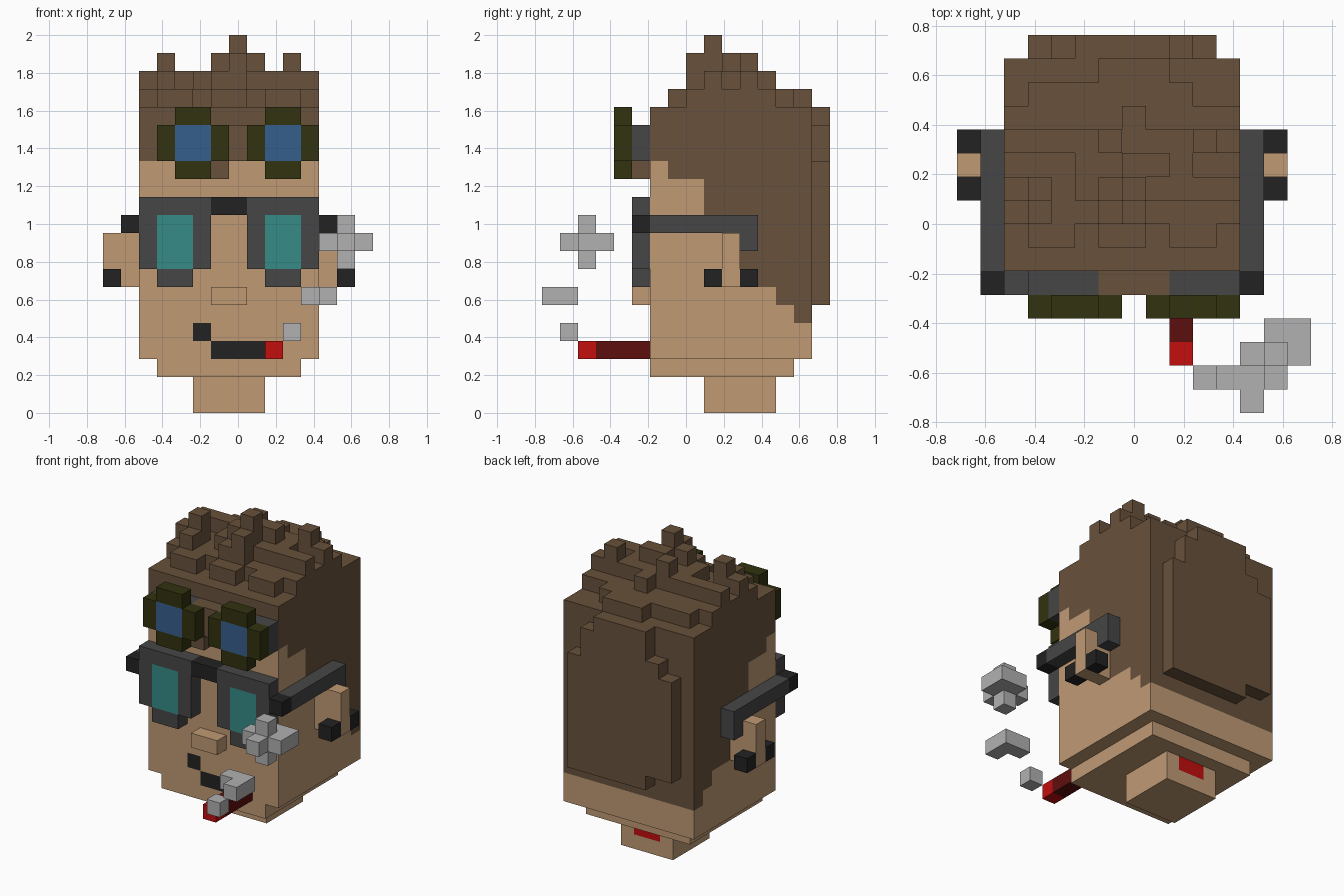
import bpy, bmesh

cube = bpy.data.objects.get("Cube")
if cube:
    bpy.data.objects.remove(cube, do_unlink=True)

U = 2 / 21                                  # block size
ORIGIN = (-7.5 * U, -8 * U, 0)


def lin(c):
    c /= 255
    return c / 12.92 if c <= 0.04045 else ((c + 0.055) / 1.055) ** 2.4


COLOURS = {
    "skin": (192, 154, 116), "hair_brown": (104, 81, 59), "frame_grey": (70, 70, 71),
    "black": (34, 34, 34), "lens_teal": (54, 139, 134), "lens_blue": (54, 94, 140),
    "olive": (50, 50, 16), "smoke_grey": (177, 177, 177),
    "dark_red": (95, 14, 14), "bright_red": (194, 14, 14),
}
MATS = {}
for name, rgb in COLOURS.items():
    m = bpy.data.materials.new(name)
    m.use_nodes = True
    col = (*[lin(c) for c in rgb], 1)
    m.diffuse_color = col
    bsdf = m.node_tree.nodes["Principled BSDF"]
    bsdf.inputs["Base Color"].default_value = col
    bsdf.inputs["Roughness"].default_value = 0.9
    MATS[name] = m

cells = {}                                  # (i, j, k) -> (part, colour)


def box(part, colour, x, y, z, mirror=False, shift=0):
    """Fill a block range; mirror it about the head centre or repeat it shifted in x."""
    spans = [x]
    if mirror:
        spans.append((14 - x[1], 14 - x[0]))
    if shift:
        spans.append((x[0] + shift, x[1] + shift))
    for a, b in spans:
        for i in range(a, b):
            for j in range(*y):
                for k in range(*z):
                    cells[i, j, k] = (part, colour)


# Neck with a red mark at the nape, and chin
box("neck", "skin", (5, 9), (9, 13), (0, 2))
box("neck", "bright_red", (6, 8), (12, 13), (1, 2))
box("head", "skin", (3, 11), (6, 14), (2, 3))

# Head: skin below the hairline, hair above it
for y0, y1, hairline in [(6, 7, 14), (7, 9, 13), (9, 11, 10),
                         (11, 13, 7), (13, 14, 6), (14, 15, 5)]:
    box("head", "skin", (2, 12), (y0, y1), (3, hairline))
    box("hair", "hair_brown", (2, 12), (y0, y1), (hairline, 17))

# Hair at the back of the head, stepped at the corners
for x0, x1, z0, z1 in [(3, 4, 7, 14), (4, 5, 7, 15), (5, 9, 6, 17),
                       (9, 10, 6, 16), (10, 11, 6, 14)]:
    box("hair", "hair_brown", (x0, x1), (15, 16), (z0, z1))

# Ragged tufts on top, tier by tier: (x0, x1, y0, y1)
TIERS = {
    17: [(2, 12, 8, 13), (3, 5, 7, 8), (6, 8, 7, 8), (9, 11, 7, 8),
         (3, 6, 13, 14), (6, 9, 13, 15), (9, 10, 13, 14)],
    18: [(5, 10, 9, 12), (2, 5, 11, 12), (9, 12, 11, 12), (3, 4, 8, 10),
         (2, 3, 9, 10), (6, 8, 8, 9), (10, 12, 9, 10), (7, 8, 12, 13)],
    19: [(6, 8, 9, 10), (7, 9, 10, 11), (7, 8, 8, 9), (3, 4, 9, 10),
         (10, 11, 11, 12), (6, 7, 11, 12)],
    20: [(7, 8, 9, 10)],
}
for z, tufts in TIERS.items():
    for x0, x1, y0, y1 in tufts:
        box("hair", "hair_brown", (x0, x1), (y0, y1), (z, z + 1))

# Forelock between the goggles
box("hair", "hair_brown", (6, 9), (5, 6), (14, 16))
box("hair", "hair_brown", (6, 7), (5, 6), (13, 14))

# Nose and mouth
box("nose", "skin", (6, 8), (5, 6), (6, 7))
box("head", "black", (5, 6), (6, 7), (4, 5))
box("head", "black", (6, 9), (6, 7), (3, 4))

# Ears with black studs before and behind
box("ears", "skin", (0, 2), (10, 11), (7, 10), mirror=True)
for y in (9, 11):
    box("ear_studs", "black", (0, 1), (y, y + 1), (7, 8), mirror=True)

# Eyeglasses: rims, lenses, bridge, hinges and hooked arms
box("eyeglasses", "frame_grey", (2, 6), (5, 6), (8, 12), mirror=True)
box("eyeglasses", "frame_grey", (3, 5), (5, 6), (7, 8), mirror=True)
box("eyeglasses", "lens_teal", (3, 5), (5, 6), (8, 11), mirror=True)
box("eyeglasses", "black", (6, 8), (5, 6), (11, 12))
box("eyeglasses", "black", (1, 2), (5, 6), (10, 11), mirror=True)
box("eyeglasses", "frame_grey", (1, 2), (6, 12), (10, 11), mirror=True)
box("eyeglasses", "frame_grey", (1, 2), (11, 12), (9, 10), mirror=True)

# Goggles pushed up on the forehead
box("goggles", "frame_grey", (3, 6), (5, 6), (14, 16))
box("goggles", "frame_grey", (9, 12), (5, 6), (14, 16))
box("goggles", "olive", (3, 7), (4, 5), (14, 16), shift=5)
box("goggles", "olive", (4, 6), (4, 5), (13, 17), shift=5)
box("goggles", "lens_blue", (4, 6), (4, 5), (14, 16), shift=5)

# Cigar and its smoke
box("cigar", "dark_red", (9, 10), (3, 6), (3, 4))
box("cigar", "bright_red", (9, 10), (2, 3), (3, 4))
for x, y, z in [((10, 11), (1, 2), (4, 5)),
                ((11, 13), (1, 2), (6, 7)), ((12, 13), (0, 1), (6, 7)),
                ((12, 15), (2, 3), (9, 10)), ((13, 14), (1, 4), (9, 10)),
                ((13, 14), (2, 3), (8, 11)), ((14, 15), (3, 4), (9, 10))]:
    box("smoke", "smoke_grey", x, y, z)


def build(part):
    """Skin the outer faces of one part's blocks and merge flat areas of one colour."""
    own = {c: v[1] for c, v in cells.items() if v[0] == part}
    slots = sorted(set(own.values()))
    bm = bmesh.new()
    verts = {}

    def vert(p):
        if p not in verts:
            verts[p] = bm.verts.new([o + U * c for o, c in zip(ORIGIN, p)])
        return verts[p]

    for c, colour in own.items():
        for axis in range(3):
            for side in (0, 1):
                n = list(c)
                n[axis] += 2 * side - 1
                if tuple(n) in cells:
                    continue
                ring = [(0, 0), (1, 0), (1, 1), (0, 1)]
                if not side:
                    ring.reverse()
                corners = []
                for a, b in ring:
                    p = list(c)
                    p[axis] += side
                    p[(axis + 1) % 3] += a
                    p[(axis + 2) % 3] += b
                    corners.append(vert(tuple(p)))
                bm.faces.new(corners).material_index = slots.index(colour)
    bmesh.ops.dissolve_limit(bm, angle_limit=0.01, verts=bm.verts[:],
                             edges=bm.edges[:], delimit={'MATERIAL'})
    mesh = bpy.data.meshes.new(part)
    bm.to_mesh(mesh)
    bm.free()
    for s in slots:
        mesh.materials.append(MATS[s])
    bpy.context.collection.objects.link(bpy.data.objects.new(part, mesh))


for part in sorted({v[0] for v in cells.values()}):
    build(part)
